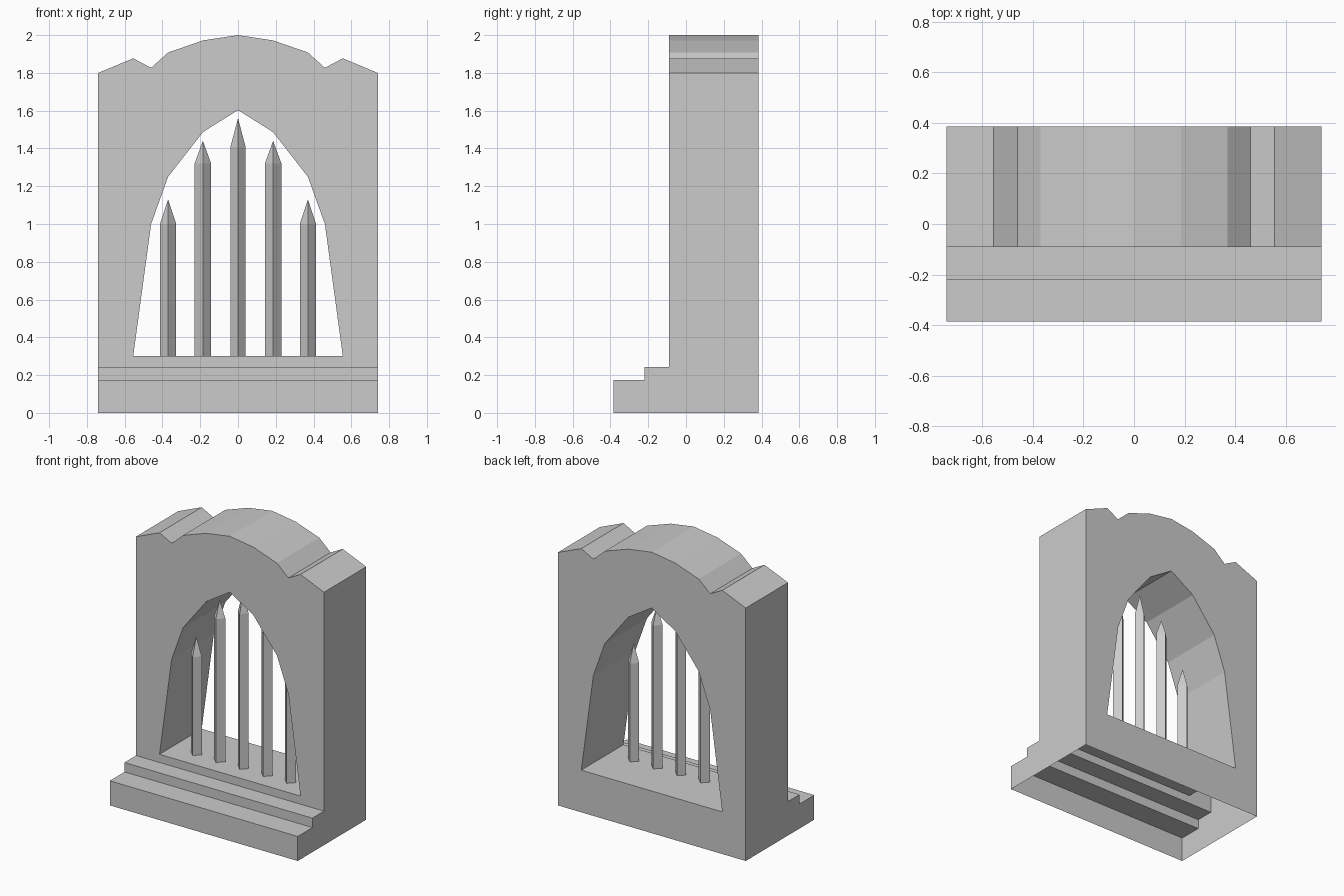
import bpy, bmesh

if "Cube" in bpy.data.objects:
    bpy.data.objects.remove(bpy.data.objects["Cube"])

FRONT, BACK, HALF = -0.09, 0.385, 0.74
# right-half profiles (x, z), outside to centre
crown = [(0.74, 1.80), (0.555, 1.877), (0.46, 1.827), (0.37, 1.908), (0.185, 1.972), (0, 2.0)]
arch = [(0.555, 0.30), (0.46, 1.0), (0.37, 1.25), (0.185, 1.487), (0, 1.603)]
# stair profile (y, z), front to wall
stair = [(-0.385, 0), (-0.385, 0.175), (-0.22, 0.175), (-0.22, 0.242), (FRONT, 0.242)]


def finish(bm, name):
    bmesh.ops.remove_doubles(bm, verts=bm.verts[:], dist=1e-4)
    bmesh.ops.recalc_face_normals(bm, faces=bm.faces[:])
    mesh = bpy.data.meshes.new(name)
    bm.to_mesh(mesh)
    bm.free()
    obj = bpy.data.objects.new(name, mesh)
    bpy.context.collection.objects.link(obj)
    return obj


# Window wall with steps: a hollow shell, open underneath
bm = bmesh.new()


def face(points):
    bm.faces.new([bm.verts.new(p) for p in points])


def ruled(path, y0, y1, side):
    for (xa, za), (xb, zb) in zip(path, path[1:]):
        face([(side * xa, y0, za), (side * xb, y0, zb),
              (side * xb, y1, zb), (side * xa, y1, za)])


for s in (1, -1):
    # front and back panels around the opening
    for y, base in ((FRONT, stair[-1][1]), (BACK, 0)):
        panel = [(HALF, base), crown[0], crown[1], arch[0], (0, 0.30), (0, base)]
        face([(s * x, y, z) for x, z in panel])
        for i in range(4):
            quad = [crown[i + 1], crown[i + 2], arch[i + 1], arch[i]]
            face([(s * x, y, z) for x, z in quad])
    # crown, opening reveal and sill
    ruled(crown, FRONT, BACK, s)
    ruled([(0, 0.30)] + arch, FRONT, BACK, s)
    # end wall
    end = stair + [(FRONT, 1.80), (BACK, 1.80), (BACK, 0)]
    face([(s * HALF, y, z) for y, z in end])
    # stair risers and treads
    for (ya, za), (yb, zb) in zip(stair, stair[1:]):
        face([(0, ya, za), (s * HALF, ya, za), (s * HALF, yb, zb), (0, yb, zb)])
finish(bm, "window_wall")


# Pointed bars, diamond in section
def bar(name, x, shoulder, tip, r, y=0.06, base=0.30):
    b = bmesh.new()
    ring = [(x, y - r), (x + r, y), (x, y + r), (x - r, y)]
    low = [b.verts.new((*p, base)) for p in ring]
    high = [b.verts.new((*p, shoulder)) for p in ring]
    peak = b.verts.new((x, y, tip))
    b.faces.new(low)
    for i in range(4):
        j = (i + 1) % 4
        b.faces.new((low[i], low[j], high[j], high[i]))
        b.faces.new((high[i], high[j], peak))
    finish(b, name)


bar("centre_bar", 0, 1.405, 1.56, 0.041)
for s, label in ((1, "right"), (-1, "left")):
    bar(label + "_inner_bar", s * 0.186, 1.32, 1.44, 0.044)
    bar(label + "_outer_bar", s * 0.37, 1.0, 1.13, 0.043)
